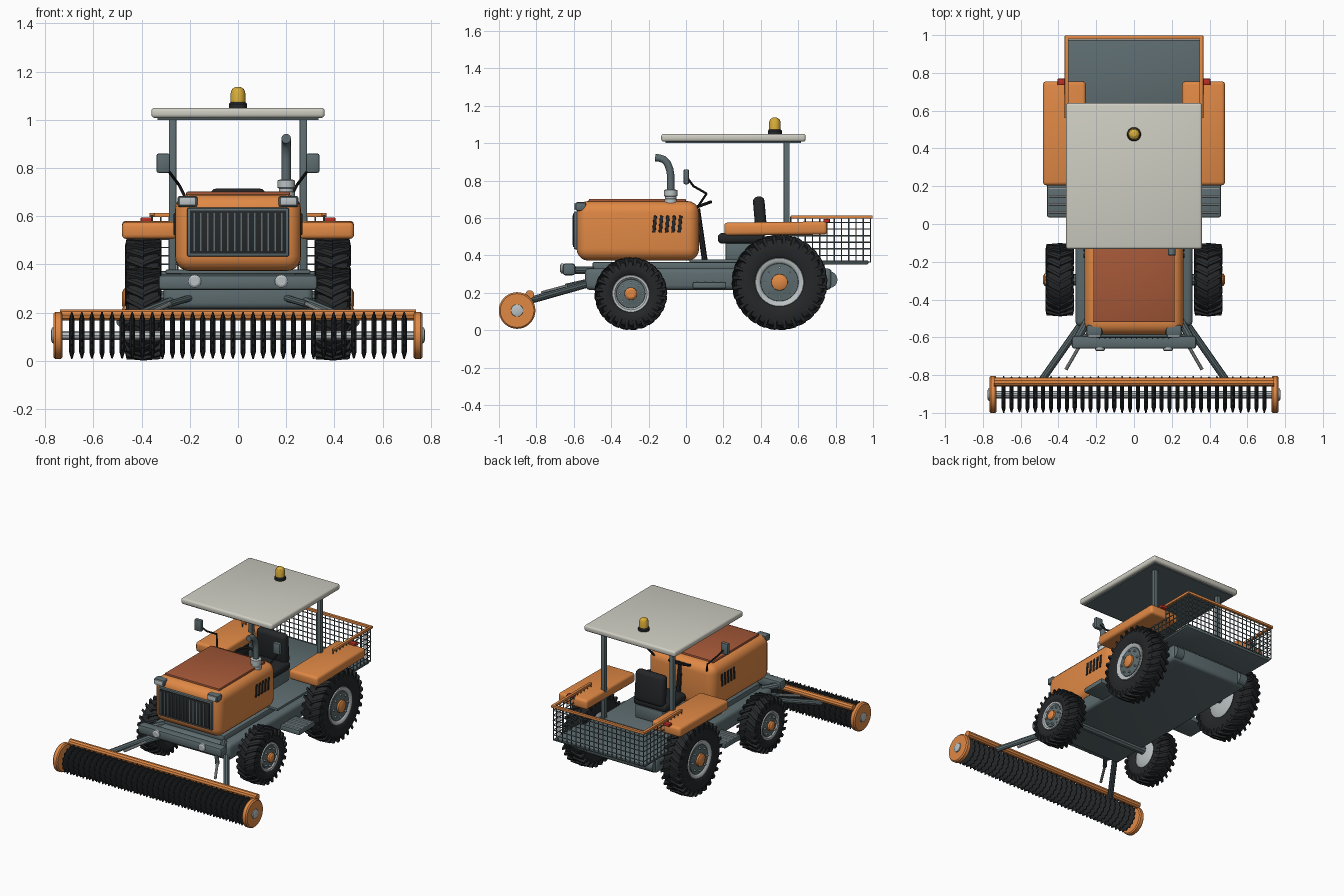
import bpy, bmesh
from math import sin, cos, pi, radians
from mathutils import Vector, Matrix

if "Cube" in bpy.data.objects:
    bpy.data.objects.remove(bpy.data.objects["Cube"])


def mat(name, r, g, b):
    m = bpy.data.materials.new(name)
    m.diffuse_color = (r, g, b, 1)
    m.use_nodes = True
    m.node_tree.nodes["Principled BSDF"].inputs["Base Color"].default_value = m.diffuse_color
    return m


ORANGE = mat("orange", .75, .25, .06)
RUST = mat("rust", .38, .10, .04)
SLATE = mat("slate", .11, .15, .16)
BLACK = mat("black", .018, .02, .022)
SILVER = mat("silver", .5, .54, .55)
CREAM = mat("cream", .62, .61, .54)
AMBER = mat("amber", .7, .42, .04)
RED = mat("red", .5, .03, .02)


def make(name, bm, m, loc=(0, 0, 0), rot=(0, 0, 0)):
    bmesh.ops.recalc_face_normals(bm, faces=bm.faces)
    me = bpy.data.meshes.new(name)
    bm.to_mesh(me)
    bm.free()
    me.materials.append(m)
    o = bpy.data.objects.new(name, me)
    o.location, o.rotation_euler = loc, rot
    bpy.context.collection.objects.link(o)
    return o


def box(name, lo, hi, m, bev=0, seg=2, rot=(0, 0, 0)):
    """Box between two corners with rounded edges."""
    lo, hi = Vector(lo), Vector(hi)
    bm = bmesh.new()
    bmesh.ops.create_cube(bm, size=1)
    bmesh.ops.scale(bm, vec=hi - lo, verts=bm.verts)
    if bev:
        bmesh.ops.bevel(bm, geom=bm.edges[:], offset=bev, segments=seg, profile=.5, affect='EDGES')
    return make(name, bm, m, (lo + hi) / 2, rot)


def lathe(name, prof, m, loc, axis='X', seg=32, flip=1, tooth=0):
    """Revolve (along, radius) points; tooth shrinks every other outermost point."""
    bm = bmesh.new()
    rmax = max(r for _, r in prof)
    rings = []
    for a, r in prof:
        ring = []
        for i in range(seg):
            q = r - (tooth if r == rmax and i % 2 else 0)
            c, s = q * cos(2 * pi * i / seg), q * sin(2 * pi * i / seg)
            ring.append(bm.verts.new((a * flip, c, s) if axis == 'X' else (c, s, a)))
        rings.append(ring)
    for p, q in zip(rings, rings[1:]):
        for i in range(seg):
            j = (i + 1) % seg
            bm.faces.new((p[i], p[j], q[j], q[i]))
    bm.faces.new(rings[0])
    bm.faces.new(rings[-1])
    return make(name, bm, m, loc)


def pipe(name, paths, r, m, res=3):
    """Round bars along one or more polylines, as one mesh."""
    cu = bpy.data.curves.new(name, 'CURVE')
    cu.dimensions = '3D'
    cu.bevel_depth, cu.bevel_resolution, cu.use_fill_caps = r, res, True
    for path in paths:
        sp = cu.splines.new('POLY')
        sp.points.add(len(path) - 1)
        for p, co in zip(sp.points, path):
            p.co = (*co, 1)
    tmp = bpy.data.objects.new(name, cu)
    bpy.context.collection.objects.link(tmp)
    me = bpy.data.meshes.new_from_object(tmp.evaluated_get(bpy.context.evaluated_depsgraph_get()))
    bpy.data.objects.remove(tmp)
    me.materials.clear()
    me.materials.append(m)
    o = bpy.data.objects.new(name, me)
    bpy.context.collection.objects.link(o)
    return o


def lugs(name, R, n, w, loc):
    """Chevron tread blocks around a tyre."""
    bm = bmesh.new()
    for i in range(n):
        for side in (-1, 1):
            a0 = 2 * pi * (i + (.25 if side > 0 else 0)) / n
            v = []
            for x, da, r0, r1 in ((0, -.028 / R, R - .03, R), (w, .012 / R, R - .045, R - .006)):
                for r, th in ((r0, -.011), (r1, -.009), (r1, .009), (r0, .011)):
                    t = a0 + da + th / R
                    v.append(bm.verts.new((side * x, r * sin(t), r * cos(t))))
            # shoulder wrap down the side wall
            for r, th in ((R - .055, -.011), (R - .035, -.009), (R - .035, .009), (R - .055, .011)):
                t = a0 + .014 / R + th / R
                v.append(bm.verts.new((side * (w + .006), r * sin(t), r * cos(t))))
            for b in (0, 4):
                for k in range(4):
                    j = (k + 1) % 4
                    bm.faces.new((v[b + k], v[b + j], v[b + 4 + j], v[b + 4 + k]))
            bm.faces.new(v[:4])
            bm.faces.new(v[8:])
    return make(name, bm, BLACK, loc)


# Wheels: tyre, tread, rim, disc, hub and bolts
def wheel(tag, s, y, R, rr, n):
    c = (s * .393, y, R)
    T = R - .014
    lathe(tag + "_tyre", [(-.05, rr - .01), (-.06, rr), (-.07, rr + .02), (-.073, T - .04), (-.062, T - .012), (-.03, T),
                          (.03, T), (.062, T - .012), (.073, T - .04), (.07, rr + .02), (.06, rr), (.05, rr - .01)],
          BLACK, c, seg=48)
    lugs(tag + "_tread", R, n, .07, c)
    lathe(tag + "_rim", [(.03, rr * .7), (.058, rr * .8), (.066, rr * .88), (.068, rr), (.055, rr * 1.04)],
          SILVER, c, seg=40, flip=s)
    lathe(tag + "_disc", [(.03, rr * .84), (.06, rr * .78), (.062, rr * .55), (.068, rr * .4)], SLATE, c, seg=40, flip=s)
    lathe(tag + "_inner_dish", [(-.068, rr * .4), (-.062, rr * .8), (-.05, rr)], SILVER, c, seg=32, flip=s)
    lathe(tag + "_hub", [(.05, rr * .36), (.08, rr * .34), (.088, rr * .22)], ORANGE, c, seg=20, flip=s)
    for i in range(8):
        t = 2 * pi * i / 8
        lathe(tag + "_bolt", [(.05, .006), (.075, .006)], SILVER,
              (c[0], y + cos(t) * rr * .62, R + sin(t) * rr * .62), seg=6, flip=s)


for s, side in ((-1, "left"), (1, "right")):
    wheel("front_wheel_" + side, s, -.295, .195, .098, 24)
    wheel("rear_wheel_" + side, s, .5, .256, .128, 28)
pipe("axles", [[(-.34, y, z), (.34, y, z)] for y, z in ((-.295, .22), (.5, .26))], .03, SLATE)

# Chassis, floor and bumper
box("chassis", (-.31, -.54, .215), (.31, .78, .33), SLATE, .025, 3)
box("floor", (-.3, .02, .36), (.3, .56, .378), SLATE, .004)
box("floor_support", (-.24, -.5, .32), (.24, .74, .365), SLATE, .01)
box("bumper", (-.33, -.66, .293), (.33, -.592, .357), SLATE, .015)
for s in (-1, 1):
    pipe("bumper_bracket", [[(s * .31, -.625, .32), (s * .24, -.5, .32)]], .022, SLATE)
    lathe("bumper_light", [(0, .027), (.012, .027), (.018, .018)], SILVER,
          (s * .18, -.655, .33), axis='Z', seg=20).rotation_euler = (pi / 2, 0, 0)
    lathe("rear_bumper_end", [(-.03, .045), (.03, .045)], SLATE, (s * .27, .765, .27), seg=16)
    # Side steps with grip ribs
    box("side_step", (min(s * .3, s * .46), .035, .222), (max(s * .3, s * .46), .215, .258), SLATE, .008)
    for i in range(4):
        pipe("step_rib", [[(s * .32, .06 + i * .043, .258), (s * .45, .06 + i * .043, .258)]], .005, SILVER, 1)

# Hood with lid, grille, vents and headlights
box("hood", (-.262, -.585, .372), (.262, .07, .69), ORANGE, .062, 5)
box("hood_lid", (-.215, -.52, .682), (.215, .0, .702), RUST, .006)
box("grille_frame", (-.212, -.6, .432), (.212, -.57, .635), SLATE, .008)
box("grille", (-.2, -.604, .444), (.2, -.58, .624), BLACK, .003)
for i in range(14):
    x = -.182 + i * .028
    box("grille_bar", (x - .003, -.608, .455), (x + .003, -.598, .613), SLATE)
for s in (-1, 1):
    box("headlight_housing", (s * .21 - .042, -.592, .638), (s * .21 + .042, -.535, .684), SLATE, .01)
    box("headlight_lens", (s * .21 - .034, -.6, .644), (s * .21 + .034, -.585, .678), SILVER, .005)
    for i in range(5):
        y = -.168 + i * .034
        box("hood_vent", (s * .262 - .005, y - .009, .522), (s * .262 + .005, y + .009, .612),
            BLACK, .003, rot=(radians(-5), 0, 0))

# Exhaust stack
lathe("exhaust_collar", [(.67, .036), (.7, .036), (.703, .03), (.715, .03), (.718, .036), (.748, .036), (.752, .026)],
      SILVER, (.2, -.082, 0), axis='Z', seg=20)
pipe("exhaust_pipe", [[(.2, -.082, .68), (.2, -.082, .83), (.2, -.087, .86), (.2, -.1, .893),
                       (.2, -.12, .913), (.2, -.142, .92), (.2, -.165, .922)]], .02, SLATE, 4)

# Dashboard, steering wheel and mirrors
pipe("steering_column", [[(0, .1, .375), (0, .06, .65)]], .016, BLACK)
bpy.ops.mesh.primitive_torus_add(major_radius=.075, minor_radius=.008, major_segments=28, minor_segments=8,
                                 location=(0, .062, .66), rotation=(radians(20), 0, 0))
bpy.context.object.name = "steering_wheel"
bpy.context.object.data.materials.append(BLACK)
pipe("steering_spokes", [[(-.072, .062, .66), (.072, .062, .66)], [(0, .062, .66), (0, .132, .685)]], .006, BLACK)
for s in (-1, 1):
    pipe("mirror_arm", [[(s * .245, .11, .73), (s * .275, .04, .77), (s * .305, .01, .81)]], .006, BLACK)
    pipe("mirror_stay", [[(s * .245, .11, .73), (s * .2, .05, .64)]], .006, BLACK)
    box("mirror", (s * .31 - .028, -.014, .78), (s * .31 + .028, .016, .86), SLATE, .008)

# Seat
box("seat_base", (-.11, .21, .375), (.11, .42, .47), SLATE, .01)
box("seat_cushion", (-.13, .17, .462), (.13, .42, .52), BLACK, .024, 3)
box("seat_back", (-.115, .365, .5), (.115, .427, .715), BLACK, .026, 3, rot=(radians(-5) * -1, 0, 0))

# Rear fenders and tail lights
for s in (-1, 1):
    a, b = sorted((s * .255, s * .482))
    box("fender", (a, .205, .508), (b, .755, .578), ORANGE, .018, 3, rot=(radians(.6), 0, 0))
    box("tail_light", (s * .38 - .025, .735, .575), (s * .38 + .025, .77, .595), RED, .005)

# Canopy, posts and beacon
box("canopy", (-.36, -.133, 1.008), (.36, .64, 1.05), CREAM, .014, 3)
box("canopy_lining", (-.335, -.11, 1.0), (.335, .615, 1.012), SLATE)
for s in (-1, 1):
    box("canopy_post", (s * .271 - .016, .522, .37), (s * .271 + .016, .554, 1.005), SLATE, .005)
lathe("beacon_base", [(1.045, .037), (1.066, .037), (1.074, .031)], BLACK, (0, .475, 0), axis='Z', seg=24)
lathe("beacon_lamp", [(1.072, .031), (1.115, .03), (1.127, .025), (1.136, .012)], AMBER, (0, .475, 0), axis='Z', seg=24)

# Cargo basket: floor, rail and wire mesh
box("basket_floor", (-.355, .55, .352), (.355, .975, .372), SLATE, .005)
X, Y0, Y1, Z0, Z1 = .357, .56, .987, .365, .605
for s in (-1, 1):
    box("rail_side", (s * X - .01, Y0, Z1 - .009), (s * X + .01, Y1 + .011, Z1 + .009), ORANGE, .003)
box("rail_back", (-X, Y1 - .009, Z1 - .009), (X, Y1 + .011, Z1 + .009), ORANGE, .003)
wires = [[(-X, Y0, z), (-X, Y1, z), (X, Y1, z), (X, Y0, z)] for z in [Z0 + .035 * i for i in range(7)]]
wires += [[(s * X, y, Z0), (s * X, y, Z1)] for s in (-1, 1) for y in [Y0 + .0388 * i for i in range(12)]]
wires += [[(x, Y1, Z0), (x, Y1, Z1)] for x in [-X + .0357 * i for i in range(21)]]
pipe("basket_mesh", wires, .0035, SLATE, 1)

# Front rake roller: shaft, toothed discs, end caps, cover tube and arms
RY, RZ = -.903, .105
pipe("roller_shaft", [[(-.74, RY, RZ), (.74, RY, RZ)]], .02, SILVER)
disc = lathe("rake_disc", [(-.009, .02), (-.011, .07), (-.003, .097), (.003, .097), (.011, .07), (.009, .02)],
             BLACK, (-.69, RY, RZ), seg=32, tooth=.014)
for i in range(1, 34):
    d = disc.copy()
    d.location.x = -.69 + i * 1.38 / 33
    d.rotation_euler.x = (i % 3) * .13
    bpy.context.collection.objects.link(d)
pipe("roller_cover_tube", [[(-.74, -.836, .19), (.74, -.836, .19)]], .024, ORANGE)
for s in (-1, 1):
    lathe("roller_end_cap", [(.728, .09), (.735, .098), (.758, .098), (.766, .09)], ORANGE, (0, RY, RZ), seg=36, flip=s)
    lathe("end_cap_boss", [(.76, .034), (.772, .032), (.776, .02)], SILVER, (0, RY, RZ), seg=20, flip=s)
    pipe("lift_arm", [[(s * .28, -.53, .245), (s * .49, -.83, .16)]], .019, SLATE)
    pipe("lift_cylinder", [[(s * .2, -.53, .26), (s * .285, -.64, .235)]], .014, SLATE)
    pipe("lift_piston", [[(s * .285, -.64, .235), (s * .36, -.77, .2)]], .009, SILVER)

# Smooth shading with sharp edges kept
bpy.ops.object.select_all(action='SELECT')
bpy.context.view_layer.objects.active = disc
bpy.ops.object.shade_smooth_by_angle(angle=radians(32))
